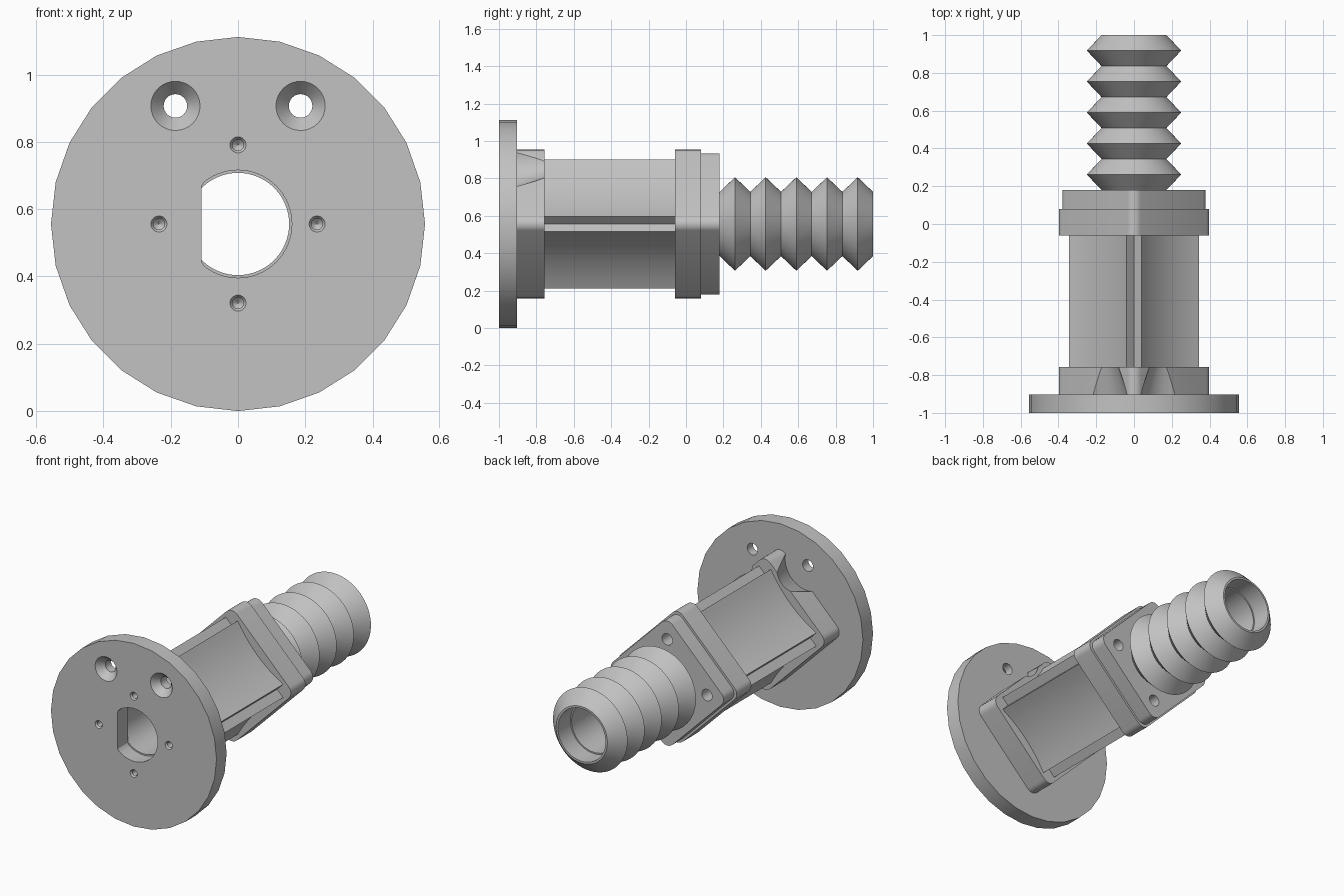
import bpy, bmesh
from math import sin, cos, pi, sqrt

if "Cube" in bpy.data.objects:
    bpy.data.objects.remove(bpy.data.objects["Cube"])

AXIS_Z = 0.556
grey = bpy.data.materials.new("plain grey")
grey.use_nodes = True
grey.diffuse_color = (0.54, 0.54, 0.54, 1)
grey.node_tree.nodes["Principled BSDF"].inputs["Base Color"].default_value = grey.diffuse_color


def finish(name, bm):
    bmesh.ops.remove_doubles(bm, verts=bm.verts, dist=1e-5)
    bmesh.ops.recalc_face_normals(bm, faces=bm.faces)
    mesh = bpy.data.meshes.new(name)
    bm.to_mesh(mesh)
    bm.free()
    mesh.materials.append(grey)
    obj = bpy.data.objects.new(name, mesh)
    bpy.context.collection.objects.link(obj)
    obj.location.z = AXIS_Z
    return obj


def prism(name, outline, y0, y1):
    """Extrude an (x, z) outline along y."""
    bm = bmesh.new()
    face = bm.faces.new([bm.verts.new((x, y0, z)) for x, z in outline])
    out = bmesh.ops.extrude_face_region(bm, geom=[face])
    for v in out["geom"]:
        if isinstance(v, bmesh.types.BMVert):
            v.co.y = y1
    return finish(name, bm)


def lathe(name, profile, x=0, z=0, sides=48):
    """Solid of revolution about a y axis through (x, z); profile is (radius, y)."""
    bm = bmesh.new()
    rings = [[bm.verts.new((x + r * cos(2 * pi * i / sides), y, z + r * sin(2 * pi * i / sides)))
              for i in range(sides)] for r, y in profile]
    for a, b in zip(rings, rings[1:]):
        for i in range(sides):
            j = (i + 1) % sides
            bm.faces.new((a[i], a[j], b[j], b[i]))
    bm.faces.new(rings[0])
    bm.faces.new(rings[-1])
    return finish(name, bm)


def cut(parts, cutter):
    for obj in parts:
        mod = obj.modifiers.new("cut", "BOOLEAN")
        mod.operation, mod.solver, mod.object = "DIFFERENCE", "EXACT", cutter
        bpy.context.view_layer.objects.active = obj
        bpy.ops.object.modifier_apply(modifier=mod.name)
    bpy.data.objects.remove(cutter)


def rounded_diamond(reach, radius=0.05, steps=6):
    """Square standing on a corner, with rounded corners."""
    centre = reach - radius
    points = []
    for k in range(4):
        mid = k * pi / 2
        for i in range(steps + 1):
            a = mid - pi / 4 + pi / 2 * i / steps
            points.append((centre * cos(mid) + radius * cos(a), centre * sin(mid) + radius * sin(a)))
    return points


def housing_outline(reach=0.345, notch=0.04, sag=0.03, steps=12):
    """Four hollowed sides with a square notch along each corner."""
    points = []
    for k in range(4):
        c, s = cos(k * pi / 2), sin(k * pi / 2)
        quarter = [(reach - notch, 0)]
        for i in range(steps + 1):
            t = i / steps
            dip = sag * 4 * t * (1 - t) / sqrt(2)
            quarter.append((reach + (notch - reach) * t - dip, notch + (reach - notch) * t - dip))
        points += [(x * c - z * s, x * s + z * c) for x, z in quarter]
    return points


# Main parts, front to back
plate = lathe("mounting_plate", [(0.556, -1), (0.556, -0.903)], sides=28)
front_flange = prism("front_flange", rounded_diamond(0.397), -0.903, -0.757)
housing = prism("housing", housing_outline(), -0.757, -0.06)
back_flange = prism("back_flange", rounded_diamond(0.397), -0.06, 0.08)
cap = prism("end_cap", rounded_diamond(0.378), 0.08, 0.18)

# Ribbed hose spigot
RIBS, pitch = 5, 0.82 / 5
ribs = [(0.172, 0.18)]
for n in range(RIBS):
    ribs += [(0.25, 0.18 + pitch * (n + 0.5)), (0.172, 0.18 + pitch * (n + 1))]
spigot = lathe("hose_spigot", ribs, sides=64)
parts = [plate, front_flange, housing, back_flange, cap, spigot]

# Bore, with a wider mouth at the back
cut(parts[1:], lathe("bore_cutter", [(0.152, -1.1), (0.152, 0.88), (0.16, 0.88), (0.16, 1.1)], sides=64))

# Flat-sided opening in the plate
opening = [(max(0.16 * cos(2 * pi * i / 64), -0.108), 0.16 * sin(2 * pi * i / 64)) for i in range(64)]
cut([plate], prism("opening_cutter", opening, -1.1, -0.85))

# Countersunk screw holes with conical clearance in the flange
for side in (-1, 1):
    x, z = side * 0.186, 0.351
    cut([plate], lathe("screw_cutter", [(0.082, -1.01), (0.035, -0.957), (0.035, -0.85)], x, z, 32))
    cut([front_flange], lathe("clearance_cutter", [(0.156, -0.913), (0.102, -0.747)], x, z))

# Small pilot holes in the plate and bolt holes in the cap
for k in range(4):
    c, s = round(cos(k * pi / 2)), round(sin(k * pi / 2))
    cut([plate], lathe("pilot_cutter", [(0.031, -1.01), (0.017, -0.99), (0.017, -0.935), (0.001, -0.92)],
                       0.235 * c, 0.235 * s, 20))
    cut([cap], lathe("bolt_cutter", [(0.035, 0.2), (0.035, 0.1)], 0.267 * c, 0.267 * s, 24))

# Smooth shading with sharp edges kept
bpy.ops.object.select_all(action="DESELECT")
for obj in parts:
    obj.select_set(True)
bpy.context.view_layer.objects.active = plate
bpy.ops.object.shade_smooth_by_angle(angle=pi / 6)
